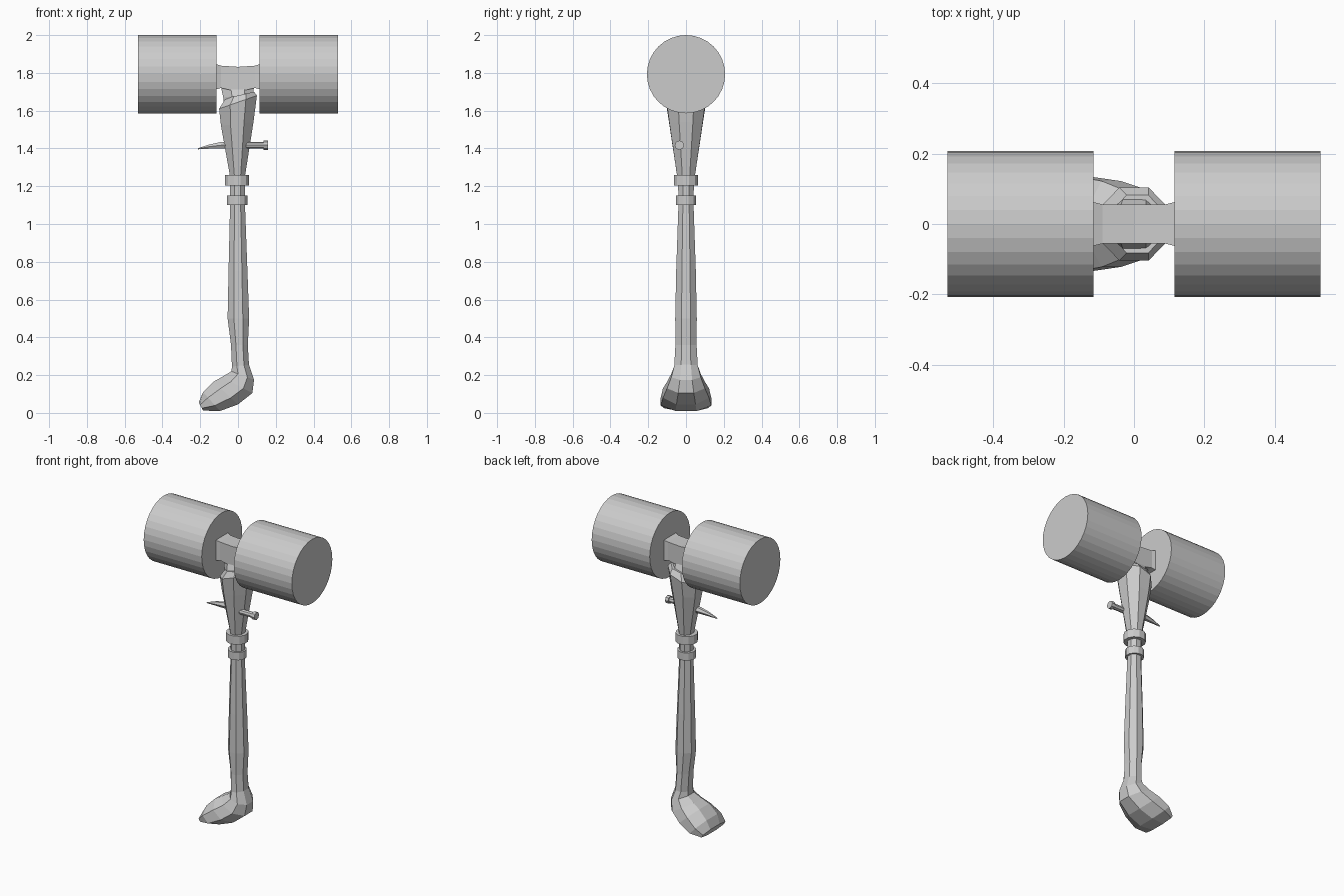
import bpy, bmesh, math
from mathutils import Vector

if "Cube" in bpy.data.objects:
    bpy.data.objects.remove(bpy.data.objects["Cube"])


def make_object(name, rings):
    """Skin a list of equal-length point rings and cap both ends."""
    bm = bmesh.new()
    loops = [[bm.verts.new(p) for p in ring] for ring in rings]
    n = len(loops[0])
    for a, b in zip(loops, loops[1:]):
        for i in range(n):
            j = (i + 1) % n
            bm.faces.new((a[i], a[j], b[j], b[i]))
    bm.faces.new(loops[0])
    bm.faces.new(loops[-1])
    bmesh.ops.recalc_face_normals(bm, faces=bm.faces)
    mesh = bpy.data.meshes.new(name)
    bm.to_mesh(mesh)
    bm.free()
    obj = bpy.data.objects.new(name, mesh)
    bpy.context.collection.objects.link(obj)
    return obj


def oval(x0, z0, x1, z1, ry, n=8, y=0.0):
    """Flat-sided ring spanning left point to right point in xz, half width ry in y."""
    c = Vector(((x0 + x1) / 2, y, (z0 + z1) / 2))
    h = Vector(((x1 - x0) / 2, 0, (z1 - z0) / 2))
    k = 1 / math.cos(math.pi / n)
    angles = [2 * math.pi * (i + 0.5) / n for i in range(n)]
    return [c + h * (k * math.cos(a)) + Vector((0, k * ry * math.sin(a), 0)) for a in angles]


def disc_x(x, r, n, y=0.0, z=0.0):
    """Round ring facing along x."""
    return [Vector((x, y + r * math.cos(2 * math.pi * i / n), z + r * math.sin(2 * math.pi * i / n)))
            for i in range(n)]


# Hammer heads
for side, name in ((-1, "head_left"), (1, "head_right")):
    make_object(name, [disc_x(side * x, 0.207, 32, z=1.793) for x in (0.115, 0.53)])

# Bridge between the heads, waisted in the middle
bridge = [(-0.118, 0.063, 1.712, 1.847), (-0.09, 0.056, 1.72, 1.838), (0.0, 0.055, 1.70, 1.832),
          (0.09, 0.056, 1.72, 1.838), (0.118, 0.063, 1.712, 1.847)]
make_object("bridge", [[(x, -w, lo), (x, w, lo), (x, w, hi), (x, -w, hi)] for x, w, lo, hi in bridge])

# Stem dropping from the bridge into the sleeve
make_object("stem", [oval(-0.07, 1.60, 0.08, 1.62, 0.075),
                     oval(-0.078, 1.67, 0.08, 1.69, 0.07),
                     oval(-0.09, 1.725, 0.085, 1.725, 0.05)])

# Flaring sleeve with a slanted top
make_object("sleeve", [oval(-0.04, 1.24, 0.035, 1.24, 0.045),
                       oval(-0.09, 1.52, 0.082, 1.54, 0.088),
                       oval(-0.10, 1.61, 0.10, 1.68, 0.104),
                       oval(-0.065, 1.665, 0.085, 1.70, 0.082)])

# Collars around the handle
for name, z0, z1, r in (("collar_upper", 1.205, 1.26, 0.064), ("collar_lower", 1.10, 1.15, 0.054)):
    make_object(name, [oval(-0.005 - r, z, r - 0.005, z, r, 12) for z in (z0, z1)])

# Shaft
shaft = [(-0.042, 1.25, 0.037, 1.25, 0.042), (-0.042, 1.10, 0.037, 1.10, 0.04),
         (-0.05, 0.75, 0.05, 0.75, 0.052), (-0.055, 0.50, 0.059, 0.50, 0.057),
         (-0.037, 0.36, 0.052, 0.36, 0.056), (-0.032, 0.245, 0.058, 0.255, 0.062)]
# Hooked foot that sweeps to the left and widens
foot = [(-0.035, 0.22, 0.085, 0.175, 0.078), (-0.085, 0.19, 0.076, 0.105, 0.10),
        (-0.13, 0.165, 0.0, 0.045, 0.122), (-0.185, 0.11, -0.095, 0.01, 0.134),
        (-0.208, 0.055, -0.185, 0.012, 0.115)]
make_object("handle_with_foot", [oval(*s) for s in shaft + foot])

# Peg on the right of the sleeve
make_object("peg", [disc_x(x, r, 8, -0.035, 1.417)
                    for x, r in ((0.0, 0.018), (0.135, 0.018), (0.136, 0.025), (0.158, 0.025))])

# Curved thorn on the left of the sleeve
make_object("thorn", [disc_x(x, r, 6, -0.015, z)
                      for x, z, r in ((-0.02, 1.42, 0.022), (-0.09, 1.417, 0.02),
                                      (-0.15, 1.41, 0.013), (-0.212, 1.398, 0.003))])
